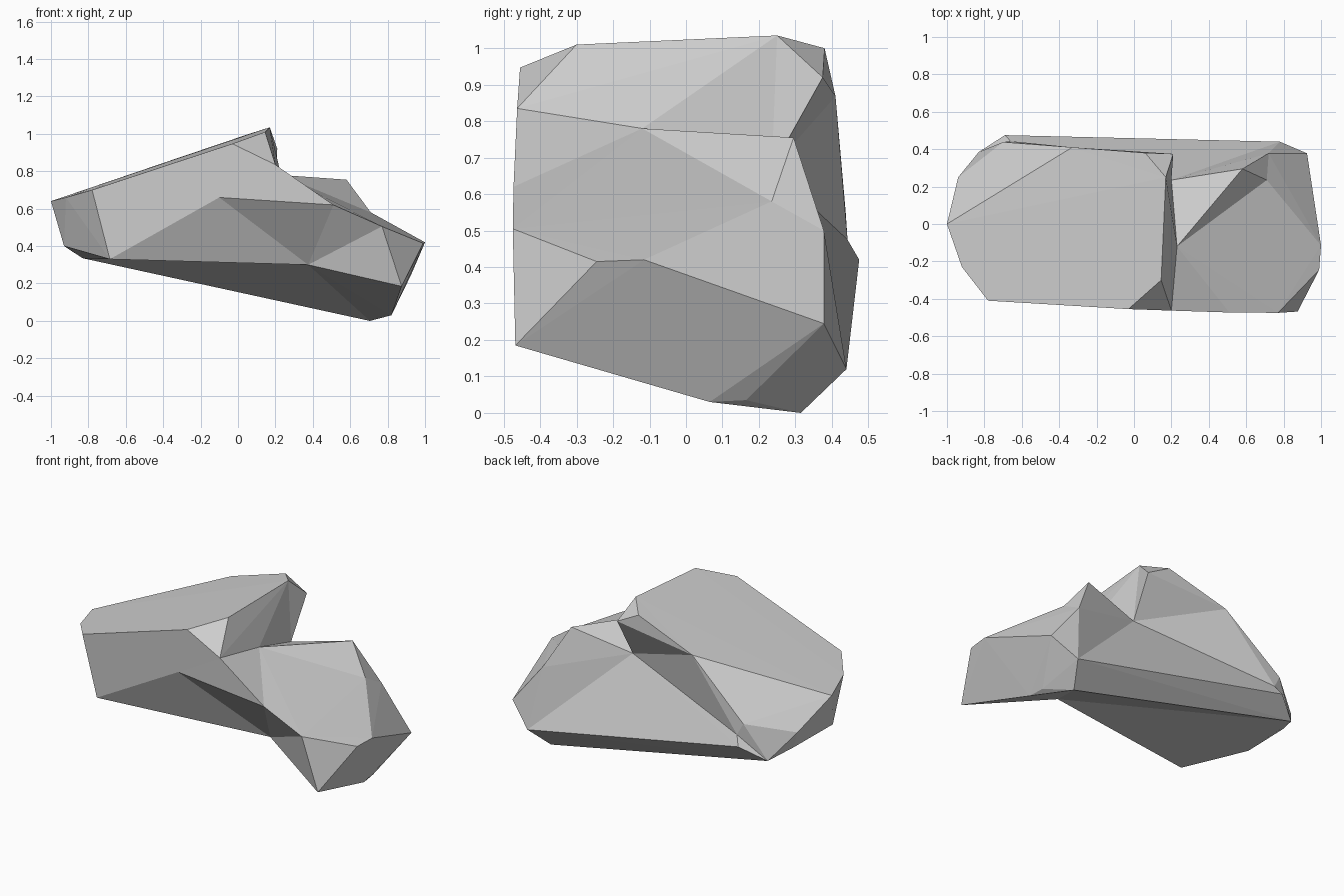
import bpy
import bmesh

default_cube = bpy.data.objects.get("Cube")
if default_cube:
    bpy.data.objects.remove(default_cube, do_unlink=True)

# One plain stone colour
stone = bpy.data.materials.new("grey_stone")
stone.use_nodes = True
stone_colour = (0.62, 0.62, 0.62, 1)
stone.diffuse_color = stone_colour
stone.node_tree.nodes["Principled BSDF"].inputs["Base Color"].default_value = stone_colour


def chunk(name, *corners):
    """Make one flat-faced convex piece of the rock around its corners."""
    bm = bmesh.new()
    for corner in corners:
        bm.verts.new(corner)
    result = bmesh.ops.convex_hull(bm, input=bm.verts[:])
    inside = set(result["geom_interior"]) | set(result["geom_unused"])
    spare = [v for v in inside if isinstance(v, bmesh.types.BMVert)]
    if spare:
        bmesh.ops.delete(bm, geom=spare, context="VERTS")
    bmesh.ops.recalc_face_normals(bm, faces=bm.faces[:])
    mesh = bpy.data.meshes.new(name)
    bm.to_mesh(mesh)
    bm.free()
    mesh.materials.append(stone)
    piece = bpy.data.objects.new(name, mesh)
    bpy.context.collection.objects.link(piece)
    return piece


# Corners in the creases, shared by neighbouring pieces
valley_front = (.2, -.463, .835)
valley_middle = (.23, -.12, .78)
valley_back = (.2, .235, .67)
notch_top = (-.1, -.443, .66)
notch_bottom = (.375, -.22, .3)
front_shoulder = (.51, -.473, .62)
front_bulge = (.77, -.475, .505)

# Corners of the sloping slab top
crest_back = (.17, .25, 1.035)
crest_front = (.145, -.3, 1.01)
top_back = (-.33, .41, .868)
tip_inner = (.06, .38, 1)
tip_outer = (.21, .375, .92)

# Corners along the underside and the back
base_front = (-.685, -.404, .33)
base_back = (-.83, .385, .335)
back_bulge = (-.69, .475, .42)
back_crease = (-.66, .443, .475)
foot = (.705, .315, 0)
back_foot = (.78, .44, .12)
peak = (.58, .295, .755)
peak_foot = (.71, .235, .58)
back_shoulder = (.72, .378, .5)

# Tall slab with its chamfered left end
chunk(
    "upper_slab",
    crest_back, crest_front, top_back, valley_front, valley_middle, valley_back,
    notch_top, base_front, base_back, back_crease,
    (-.03, -.455, .947), (-.78, -.41, .7), (-.92, -.23, .66), (-1, 0, .64),
    (-.94, .25, .49), (-.7, .438, .55), (-.9, .23, .38), (-.93, -.11, .4),
    (-.7, -.407, .46),
)

# Overhanging back corner of the slab
chunk(
    "slab_back_tip",
    crest_back, tip_inner, tip_outer, top_back, valley_back,
)

# Two wedges under the slab, meeting in a shallow hollow
chunk(
    "front_underside",
    base_front, base_back, notch_top, notch_bottom,
    valley_back, valley_middle, back_crease,
)
chunk(
    "back_underside",
    base_back, back_bulge, back_crease, notch_bottom,
    foot, back_foot, valley_back, valley_middle,
)

# Two bridges closing the front above the notch
chunk(
    "front_bridge",
    notch_top, notch_bottom, front_shoulder,
    valley_front, valley_middle, valley_back,
)
chunk(
    "front_shoulder_block",
    front_shoulder, front_bulge, notch_bottom, valley_middle, peak_foot,
)

# Blunt right end of the rock
chunk(
    "right_block",
    front_bulge, notch_bottom, valley_middle, valley_back, peak_foot,
    back_shoulder, back_foot, foot,
    (.875, -.468, .185), (.99, -.245, .415), (1, -.115, .42),
    (.82, .065, .03), (.81, .165, .035), (.925, .378, .245),
)

# Small raised ridge at the back
chunk(
    "back_ridge",
    peak, peak_foot, back_shoulder, back_foot, valley_middle, valley_back,
)
